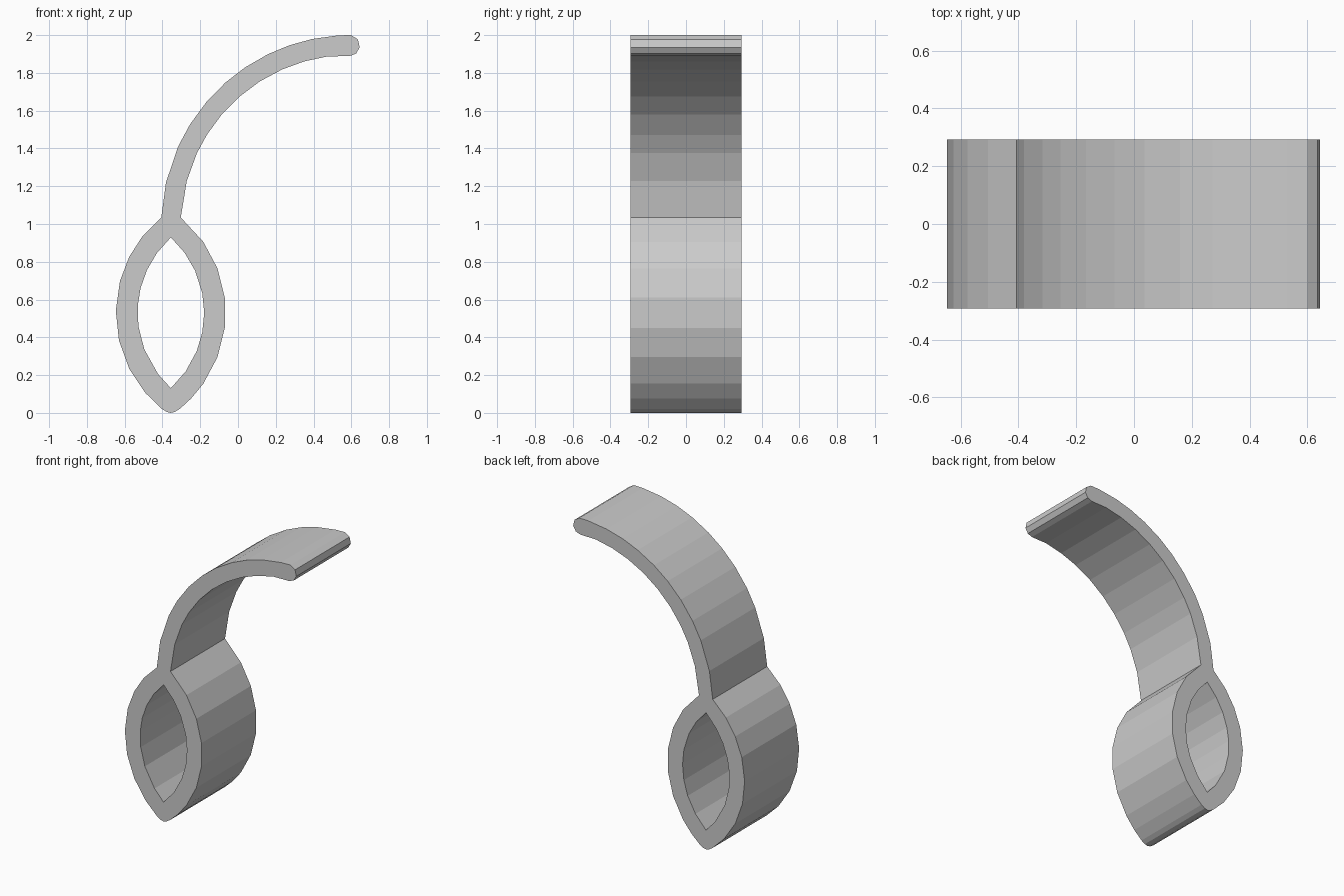
import bpy
import bmesh
from math import cos, sin, radians

cube = bpy.data.objects.get("Cube")
if cube:
    bpy.data.objects.remove(cube, do_unlink=True)

HALF_WIDTH = 0.293
LOOP_Z = 0.53
LEFT_CENTRE, RIGHT_CENTRE = 0.006, -0.719
HOOK_CENTRE = (0.6, 0.994)


def arc(cx, cz, radius, angles, side=1):
    """Points on a circle; side -1 measures the angles from the -x axis."""
    return [(cx + side * radius * cos(radians(a)), cz + radius * sin(radians(a)))
            for a in angles]


# Outer outline: right of loop, inside of hook, rounded tip, back of hook, left of loop
outline = arc(RIGHT_CENTRE, LOOP_Z, 0.654, [-51, -44, -35, -21, -7, 7, 21, 35, 50.5])
outline += arc(*HOOK_CENTRE, 0.902, [15, 25, 32, 40.5, 49, 57.5, 66, 74, 82], -1)
outline += arc(0.589, 1.945, 0.056, [-88, -50, -10, 35, 80])
outline += arc(*HOOK_CENTRE, 1.007, [86, 78, 71, 64, 56, 48.5, 40.5, 32, 24.5, 13, 2.3], -1)
outline += arc(LEFT_CENTRE, LOOP_Z, 0.653, [38.5, 27, 15, 1, -13, -27, -40.5, -51], -1)
outline += [(-0.378, 0.005), (-0.357, 0), (-0.335, 0.005)]

# Pointed opening of the loop
opening = arc(RIGHT_CENTRE, LOOP_Z, 0.54, [-47.7, -35, -22, -11, 0, 11, 24.5, 36, 47.7])
opening += arc(LEFT_CENTRE, LOOP_Z, 0.538, [36, 25, 14, 4, -7.5, -21, -37], -1)

# Fill the profile between both outlines and extrude it across the width
bm = bmesh.new()
edges = []
for ring in (outline, opening):
    verts = [bm.verts.new((x, -HALF_WIDTH, z)) for x, z in ring]
    edges += [bm.edges.new((v, verts[i - 1])) for i, v in enumerate(verts)]
bmesh.ops.triangle_fill(bm, edges=edges, use_beauty=True, use_dissolve=False)
extruded = bmesh.ops.extrude_face_region(bm, geom=bm.faces[:], use_keep_orig=True)
moved = [g for g in extruded["geom"] if isinstance(g, bmesh.types.BMVert)]
bmesh.ops.translate(bm, verts=moved, vec=(0, 2 * HALF_WIDTH, 0))
bmesh.ops.recalc_face_normals(bm, faces=bm.faces[:])

mesh = bpy.data.meshes.new("looped_hook")
bm.to_mesh(mesh)
bm.free()
hook = bpy.data.objects.new("looped_hook", mesh)
bpy.context.collection.objects.link(hook)

# Plain grey finish
grey = bpy.data.materials.new("light_grey")
grey.use_nodes = True
grey.diffuse_color = (0.6, 0.6, 0.6, 1)
grey.node_tree.nodes["Principled BSDF"].inputs["Base Color"].default_value = (0.6, 0.6, 0.6, 1)
mesh.materials.append(grey)
